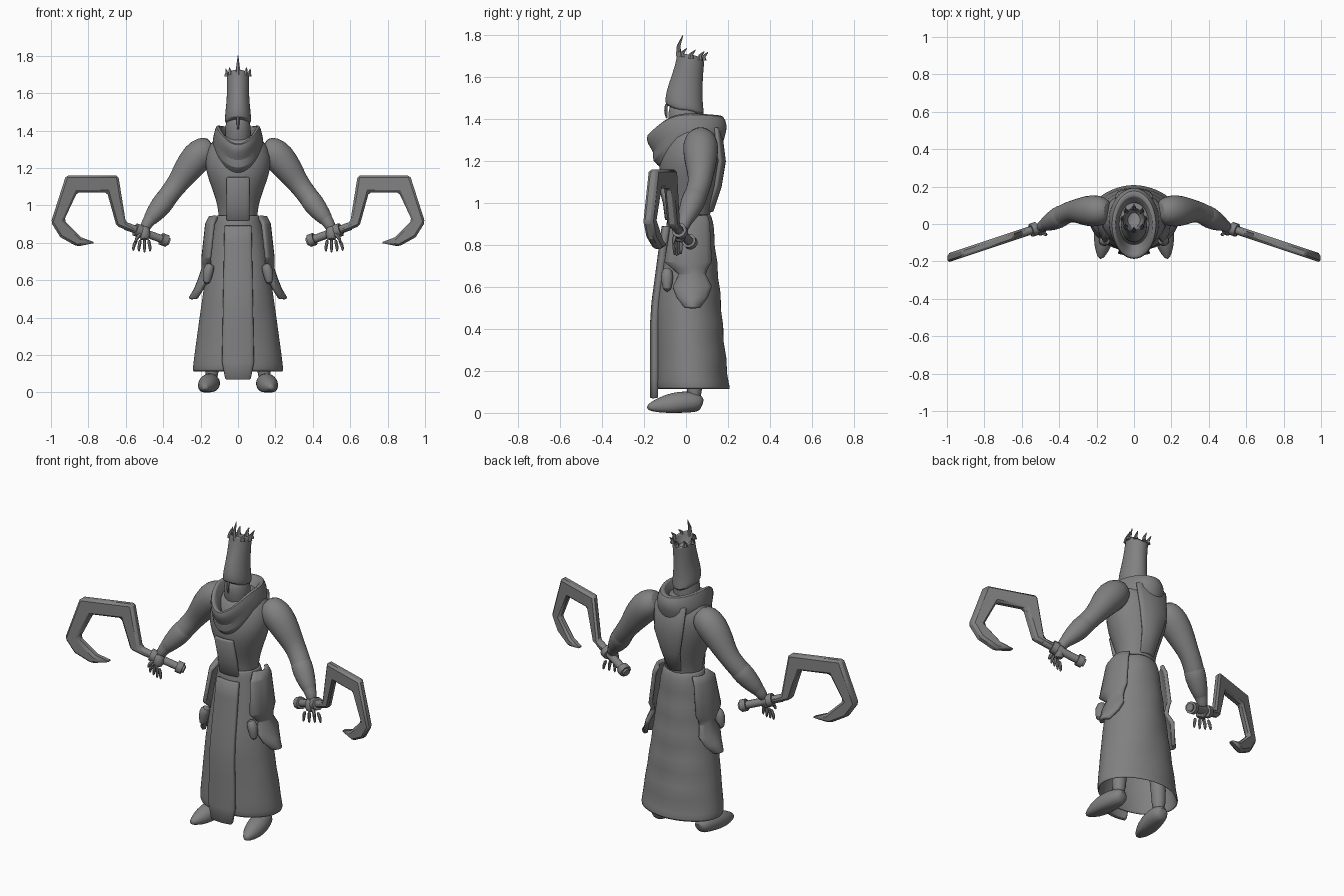
import bpy, bmesh, math
from mathutils import Vector

if "Cube" in bpy.data.objects:
    bpy.data.objects.remove(bpy.data.objects["Cube"])

grey = bpy.data.materials.new("stone grey")
grey.use_nodes = True
grey.diffuse_color = (.22, .22, .22, 1)
grey.node_tree.nodes["Principled BSDF"].inputs["Base Color"].default_value = grey.diffuse_color


def finish(name, bm, subsurf=0, thick=0, bevel=0, angle=50):
    bmesh.ops.recalc_face_normals(bm, faces=bm.faces)
    mesh = bpy.data.meshes.new(name)
    bm.to_mesh(mesh)
    bm.free()
    part = bpy.data.objects.new(name, mesh)
    bpy.context.collection.objects.link(part)
    mesh.materials.append(grey)
    if thick:
        modifier = part.modifiers.new("thickness", "SOLIDIFY")
        modifier.thickness, modifier.offset = thick, 0
    if bevel:
        modifier = part.modifiers.new("soft edge", "BEVEL")
        modifier.width, modifier.segments = bevel, 1
    if subsurf:
        modifier = part.modifiers.new("smooth", "SUBSURF")
        modifier.levels = modifier.render_levels = subsurf
    bpy.ops.object.select_all(action="DESELECT")
    part.select_set(True)
    bpy.context.view_layer.objects.active = part
    bpy.ops.object.shade_smooth_by_angle(angle=math.radians(angle))


def bridge(bm, loops, closed=True):
    count = len(loops[0])
    for lower, upper in zip(loops, loops[1:]):
        for i in range(count if closed else count - 1):
            j = (i + 1) % count
            bm.faces.new((lower[i], lower[j], upper[j], upper[i]))


# Upright body shell; each ring is height, half width, front y, back y
def shell(name, rings, sides=24, caps=True, fold=0, front_drop=0, back_drop=0, thick=0):
    bm = bmesh.new()
    loops = []
    for row, (z, width, front, back) in enumerate(rings):
        loop = []
        for i in range(sides):
            angle = math.tau * i / sides
            c, s = math.cos(angle), math.sin(angle)
            ripple = 1 + fold * math.sin(5 * angle + row)
            y = (front + back) / 2 + (front - back) / 2 * c * ripple
            drop = front_drop if c > 0 else back_drop
            loop.append(bm.verts.new((width * s, y, z - drop * c * c)))
        loops.append(loop)
    bridge(bm, loops)
    if caps:
        bm.faces.new(loops[0])
        bm.faces.new(loops[-1])
    finish(name, bm, subsurf=1, thick=thick)


# Round limb through points; each row is x, y, z, radius
def limb(name, rows, side=1, sides=10, subsurf=1):
    bm = bmesh.new()
    points = [Vector((x * side, y, z)) for x, y, z, radius in rows]
    loops = []
    for i, point in enumerate(points):
        along = points[min(i + 1, len(points) - 1)] - points[max(i - 1, 0)]
        across = along.cross(Vector((.3, 1, .2))).normalized()
        other = along.normalized().cross(across)
        loop = []
        for k in range(sides):
            angle = math.tau * k / sides
            corner = point + (across * math.cos(angle) + other * math.sin(angle)) * rows[i][3]
            corner.z = max(corner.z, 0)
            loop.append(bm.verts.new(corner))
        loops.append(loop)
    bridge(bm, loops)
    bm.faces.new(loops[0])
    bm.faces.new(loops[-1])
    finish(name, bm, subsurf=subsurf)


# Bent cloth sheet; each row is a left point and a right point
def sheet(name, rows, bulge, thick, columns=8):
    bm = bmesh.new()
    loops = []
    for left, right in rows:
        loop = []
        for i in range(columns + 1):
            t = i / columns
            bend = Vector(bulge) * (1 - (2 * t - 1) ** 2)
            loop.append(bm.verts.new(Vector(left).lerp(Vector(right), t) + bend))
        loops.append(loop)
    bridge(bm, loops, closed=False)
    finish(name, bm, thick=thick, bevel=.004)


# Centred strip of cloth; each row is height, half width, y
def strip(name, rows, bulge, thick):
    sheet(name, [((-w, y, z), (w, y, z)) for z, w, y in rows], (0, bulge, 0), thick)


# Torso and its cloth
shell("torso", [(.86, .11, -.08, .12), (.95, .1, -.07, .11), (1.04, .12, -.1, .14),
                (1.14, .16, -.13, .16), (1.22, .18, -.13, .17), (1.31, .17, -.1, .17),
                (1.39, .1, -.06, .13)])
strip("chest_tabard", [(.92, .06, -.08), (1, .06, -.09), (1.15, .06, -.13)], -.01, .02)
strip("back_drape", [(1.36, .1, .14), (1.2, .09, .16), (1.08, .06, .14), (.96, .04, .1)], .02, .02)

# Skirt with rippled back
skirt = []
for i in range(12):
    t = i / 11
    wave = .007 * (-1) ** i
    skirt.append((.95 - .84 * t, .11 + .13 * t ** .85, -.08 - .06 * min(1, 2 * t), .12 + .08 * t - wave))
shell("skirt", skirt, sides=32, caps=False, fold=.012, thick=.012)

# Front panel hanging over the skirt, rounded at the hem
panel = []
for i in range(10):
    t = i / 9
    width = .07 + .015 * t - .02 * t ** 30
    panel.append((.89 - .82 * t, width, -.09 - .055 * min(1, 2 * t)))
strip("front_panel", panel, -.012, .028)

# Cowl rolled over at the rim
shell("cowl", [(1.26, .13, -.11, .16), (1.3, .13, -.17, .18), (1.34, .14, -.15, .19),
               (1.38, .13, -.19, .2), (1.43, .12, -.19, .18), (1.43, .1, -.16, .15),
               (1.38, .08, -.12, .11), (1.33, .07, -.08, .09)],
      caps=False, front_drop=.1, back_drop=.01)

# Head and tall crown
shell("mask", [(1.28, .06, -.06, .07), (1.36, .07, -.08, .07), (1.43, .07, -.09, .07), (1.49, .05, -.07, .07)])
shell("tall_crown", [(1.44, .07, -.08, .07), (1.45, .07, -.1, .09), (1.49, .07, -.1, .08),
                     (1.56, .06, -.08, .08), (1.64, .06, -.05, .08), (1.71, .06, -.04, .09),
                     (1.71, .05, -.03, .08), (1.64, .04, -.03, .07)], front_drop=-.02, back_drop=.03)
for i in range(8):
    angle = math.tau * i / 8
    x, y = .06 * math.sin(angle), .025 - .06 * math.cos(angle)
    base = 1.69 + .01 * math.cos(angle)
    tall = .1 if i == 0 else .04
    limb("crown_spike", [(x, y, base, .014), (x, y, base + tall / 2, .009),
                         (x * 1.1, y + .02, base + tall, .002)], sides=6, subsurf=0)
limb("nose_ridge", [(0, -.09, 1.48, .01), (0, -.1, 1.44, .01), (0, -.09, 1.4, .005)], sides=6)

# Arm path from the neck to the wrist
arm = [(.13, .07, 1.32, .05), (.17, .07, 1.3, .08), (.22, .07, 1.26, .09), (.28, .07, 1.18, .075),
       (.32, .07, 1.12, .06), (.36, .06, 1.07, .056), (.41, .03, 1, .057), (.45, .01, .95, .045),
       (.49, -.01, .9, .03), (.5, -.02, .87, .03)]

# Hook blade outline as x, z pairs
hook = [(.54, .88), (.6, .91), (.64, 1.16), (.92, 1.16), (1, .91), (.95, .83), (.86, .78), (.76, .8),
        (.84, .83), (.93, .92), (.86, 1.07), (.7, 1.07), (.65, .89), (.55, .85)]


def slant(x):
    return .15 - x / 3


def rod(name, start, end, radius, side):
    ends = [(x, slant(x), .81 + .36 * (x - .38), radius) for x in (start, end)]
    limb(name, ends, side, subsurf=0)


# Hip flap rows as height, outward x, centre y, half depth
flap = [(.94, .11, .04, .06), (.9, .13, .02, .09), (.72, .15, .01, .11), (.69, .15, .02, .08),
        (.66, .15, .03, .06), (.6, .17, .03, .09), (.55, .19, .03, .07), (.5, .22, .03, .03)]

for side, tag in ((1, "left"), (-1, "right")):
    # Arm with a close bracer
    limb(tag + "_arm", arm, side, sides=14)
    limb(tag + "_bracer", [(x, y, z, radius * 1.08) for x, y, z, radius in arm[5:9]], side, sides=12)

    # Open hand with fingers pointing down
    limb(tag + "_palm", [(.5, -.02, .89, .03), (.5, -.03, .85, .036), (.5, -.04, .81, .025)], side)
    for i in range(4):
        x, y, spread = .48 + .02 * i, -.055 + .01 * i, .01 * (i - 1)
        limb(tag + "_finger", [(x, y, .82, .012), (x + spread, y, .78, .011),
                               (x + spread, y, .745 + abs(spread) / 2, .006)], side, sides=6)
    limb(tag + "_thumb", [(.51, -.04, .86, .014), (.54, -.06, .83, .013), (.55, -.06, .8, .007)], side, sides=6)

    # Hooked weapon
    bm = bmesh.new()
    faces = [[bm.verts.new((x * side, slant(x) + depth, z)) for x, z in hook] for depth in (-.024, .024)]
    bridge(bm, faces)
    for corners in faces:
        bm.faces.new(corners)
    finish(tag + "_hook_blade", bm, bevel=.012, angle=25)
    rod(tag + "_hook_grip", .37, .6, .022, side)
    rod(tag + "_hook_pommel", .38, .41, .034, side)
    rod(tag + "_hook_guard", .52, .55, .036, side)

    # Hip flap and pouch
    edges = [((x * side, y - half, z), (x * side, y + half, z)) for z, x, y, half in flap]
    sheet(tag + "_hip_flap", edges, (.035 * side, 0, 0), .022)
    limb(tag + "_hip_pouch", [(.14, -.09, .69, .02), (.16, -.09, .66, .035), (.17, -.09, .57, .02)], side)

    # Leg and pointed shoe
    limb(tag + "_leg", [(.11, .03, .7, .055), (.12, .04, .4, .055), (.14, .04, .18, .042), (.14, .04, .05, .04)], side)
    limb(tag + "_shoe", [(.14, .08, .04, .025), (.14, .06, .05, .048), (.15, 0, .05, .058),
                         (.16, -.06, .04, .06), (.17, -.13, .03, .045), (.18, -.19, .025, .012)], side, sides=12)
